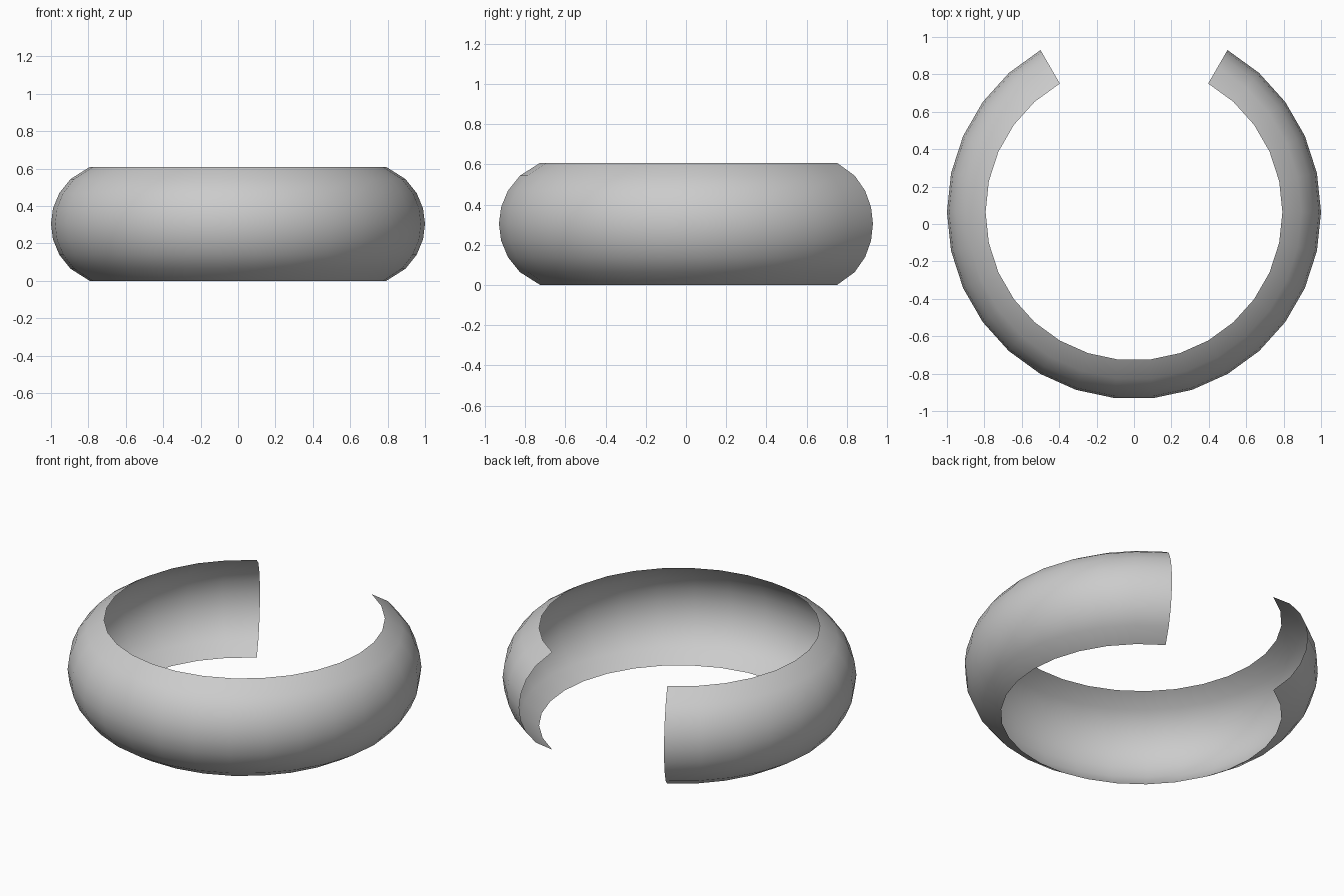
import bpy
import bmesh
from math import radians, sin, cos, sqrt

if "Cube" in bpy.data.objects:
    bpy.data.objects.remove(bpy.data.objects["Cube"])

SEGMENTS = 25          # facets along the 300 degree sweep
HALF_HEIGHT = 0.304
ARC_RADIUS = 0.327     # curvature of the bulging wall
CENTRE_Y = 0.064

# Plain grey material
grey = bpy.data.materials.new("light_grey")
grey.use_nodes = True
colour = (0.6, 0.6, 0.6, 1)
grey.diffuse_color = colour
grey.node_tree.nodes["Principled BSDF"].inputs["Base Color"].default_value = colour

# Bulging wall profile: circular arc, mirrored about the middle height
upper = [0.083, 0.165, 0.24, HALF_HEIGHT]
heights = [-h for h in reversed(upper)] + [0] + upper
profile = [(1 - ARC_RADIUS + sqrt(ARC_RADIUS ** 2 - h * h), h + HALF_HEIGHT)
           for h in heights]

# Open ring: the profile swept around z, leaving a gap at the back
bm = bmesh.new()
rings = []
for i in range(SEGMENTS + 1):
    a = radians(120 + 300 * i / SEGMENTS)
    rings.append([bm.verts.new((r * cos(a), CENTRE_Y + r * sin(a), z))
                  for r, z in profile])
for ring, following in zip(rings, rings[1:]):
    for k in range(len(profile) - 1):
        bm.faces.new((ring[k], following[k], following[k + 1], ring[k + 1]))

mesh = bpy.data.meshes.new("open_ring_shell")
bm.to_mesh(mesh)
bm.free()
mesh.materials.append(grey)
mesh.shade_smooth()
shell = bpy.data.objects.new("open_ring_shell", mesh)
bpy.context.collection.objects.link(shell)
